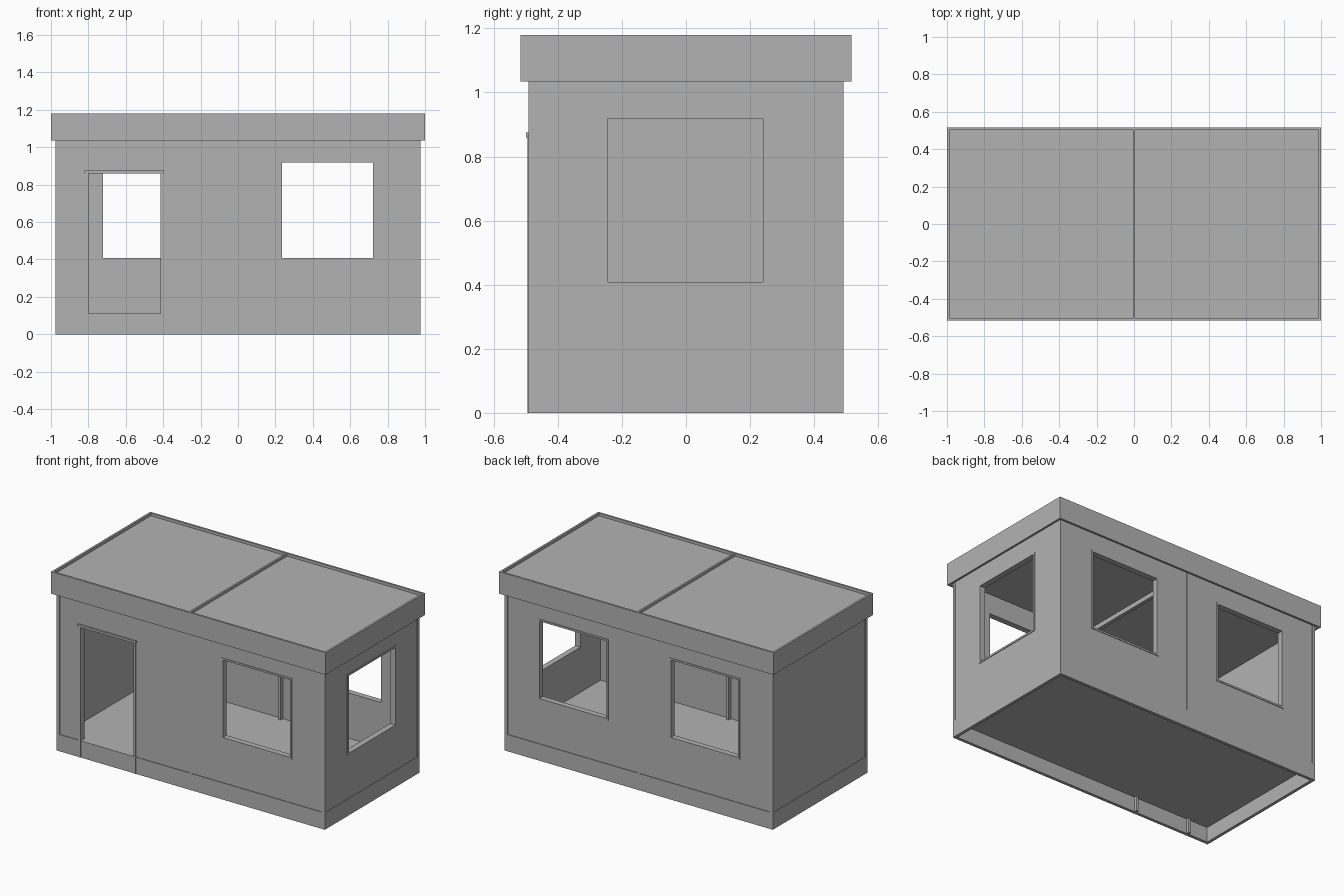
import bpy, bmesh, math
from mathutils import Matrix

cube = bpy.data.objects.get("Cube")
if cube:
    bpy.data.objects.remove(cube, do_unlink=True)

grey = bpy.data.materials.new("plain grey")
grey.use_nodes = True
COLOUR = (0.45, 0.45, 0.45, 1)
grey.diffuse_color = COLOUR
grey.node_tree.nodes["Principled BSDF"].inputs["Base Color"].default_value = COLOUR

# Overall sizes
HX, HY = 0.977, 0.492            # half length and half depth of the body
SKIRT, EAVE, TOP = 0.11, 1.035, 1.18
CEILING = 1.05
POST = 0.021
RECESS = 0.004                   # wall panels sit behind the posts
WALL = 0.032
TRIM = 0.012
WIN = (0.223, 0.735)             # window span on the long sides
SILL, HEAD = 0.397, 0.93
DOOR = (-0.80, -0.415)
DOOR_HEAD = 0.86


def slab(name, rect, depth, hole=None, matrix=None):
    """Upright or flat plate in (u, v), extruded over depth, with one optional opening."""
    u0, u1, v0, v1 = rect
    h = hole or rect
    us = sorted({u0, u1, h[0], h[1]})
    vs = sorted({v0, v1, h[2], h[3]})
    bm = bmesh.new()
    for a, b in zip(us, us[1:]):
        for c, d in zip(vs, vs[1:]):
            inside = hole and h[0] <= a and b <= h[1] and h[2] <= c and d <= h[3]
            if not inside:
                corners = [(a, c), (b, c), (b, d), (a, d)]
                bm.faces.new([bm.verts.new((u, v, depth[0])) for u, v in corners])
    bmesh.ops.remove_doubles(bm, verts=bm.verts, dist=0.0001)
    out = bmesh.ops.extrude_face_region(bm, geom=bm.faces[:], use_keep_orig=True)
    top = [g for g in out["geom"] if isinstance(g, bmesh.types.BMVert)]
    bmesh.ops.translate(bm, verts=top, vec=(0, 0, depth[1] - depth[0]))
    bmesh.ops.recalc_face_normals(bm, faces=bm.faces[:])
    if matrix:
        bm.transform(matrix)
    mesh = bpy.data.meshes.new(name)
    bm.to_mesh(mesh)
    bm.free()
    mesh.materials.append(grey)
    obj = bpy.data.objects.new(name, mesh)
    bpy.context.collection.objects.link(obj)
    return obj


def side(degrees):
    """u runs along the wall, v runs up, depth points outwards."""
    return Matrix.Rotation(math.radians(degrees), 4, 'Z') @ Matrix.Rotation(math.pi / 2, 4, 'X')


def window(name, span, dist, m):
    """Window trim; returns the opening that the wall needs."""
    outer = (*span, SILL, HEAD)
    inner = (span[0] + TRIM, span[1] - TRIM, SILL + TRIM, HEAD - TRIM)
    slab(name, outer, (dist - WALL - 0.006, dist), inner, m)
    return outer


FRONT, RIGHT, BACK, LEFT = (side(a) for a in (0, 90, 180, -90))

# Long walls: two panels each, with a joint post between them
for label, m in (("front", FRONT), ("back", BACK)):
    slab(label + "_skirt", (-HX, HX, 0, SKIRT), (HY - 0.02, HY), None, m)
    slab(label + "_joint_post", (-0.008, 0.008, SKIRT, CEILING), (HY - 0.06, HY), None, m)
    for s in (-1, 1):
        lo, hi = sorted((s * 0.008, s * (HX - POST)))
        if label == "front" and s < 0:
            opening = (*DOOR, SKIRT, DOOR_HEAD)
        else:
            span = sorted((s * WIN[0], s * WIN[1]))
            opening = window(f"{label}_window_frame", span, HY, m)
        slab(label + "_wall_panel", (lo, hi, SKIRT, CEILING),
             (HY - RECESS - WALL, HY - RECESS), opening, m)

# End walls: a window on the right, plain on the left
for label, m in (("right", RIGHT), ("left", LEFT)):
    slab(label + "_skirt", (-HY, HY, 0, SKIRT), (HX - 0.02, HX), None, m)
    opening = None
    if label == "right":
        opening = window("right_window_frame", (-0.255, 0.253), HX, m)
    edge = HY - POST
    slab(label + "_wall_panel", (-edge, edge, SKIRT, CEILING),
         (HX - RECESS - WALL, HX - RECESS), opening, m)

# Corner posts
for sx in (-1, 1):
    for sy in (-1, 1):
        x0, x1 = sorted((sx * HX, sx * (HX - POST)))
        y0, y1 = sorted((sy * HY, sy * (HY - POST)))
        slab("corner_post", (x0, x1, y0, y1), (SKIRT, CEILING))

# Door frame
for lo, hi in ((DOOR[0] - 0.015, DOOR[0]), (DOOR[1], DOOR[1] + 0.015)):
    slab("door_jamb", (lo, hi, 0, DOOR_HEAD), (HY - WALL - 0.006, HY + 0.002), None, FRONT)
slab("door_head", (DOOR[0] - 0.02, DOOR[1] + 0.02, DOOR_HEAD, DOOR_HEAD + 0.015),
     (HY - WALL - 0.006, HY + 0.008), None, FRONT)

# Floor
slab("floor", (0.02 - HX, HX - 0.02, 0.02 - HY, HY - 0.02), (SKIRT - 0.012, SKIRT))

# Roof: fascia ring, sunken deck, joint strip above and beam below
RX, RY, RIM = 1.0, 0.516, 0.013
deck = (RIM - RX, RX - RIM, RIM - RY, RY - RIM)
slab("roof_fascia", (-RX, RX, -RY, RY), (EAVE, TOP), deck)
slab("roof_deck", deck, (CEILING, TOP - 0.018))
slab("roof_joint_strip", (-0.006, 0.006, deck[2], deck[3]), (TOP - 0.018, TOP - 0.002))
slab("ceiling_beam", (-0.012, 0.012, 0.04 - HY, HY - 0.04), (CEILING - 0.03, CEILING))
